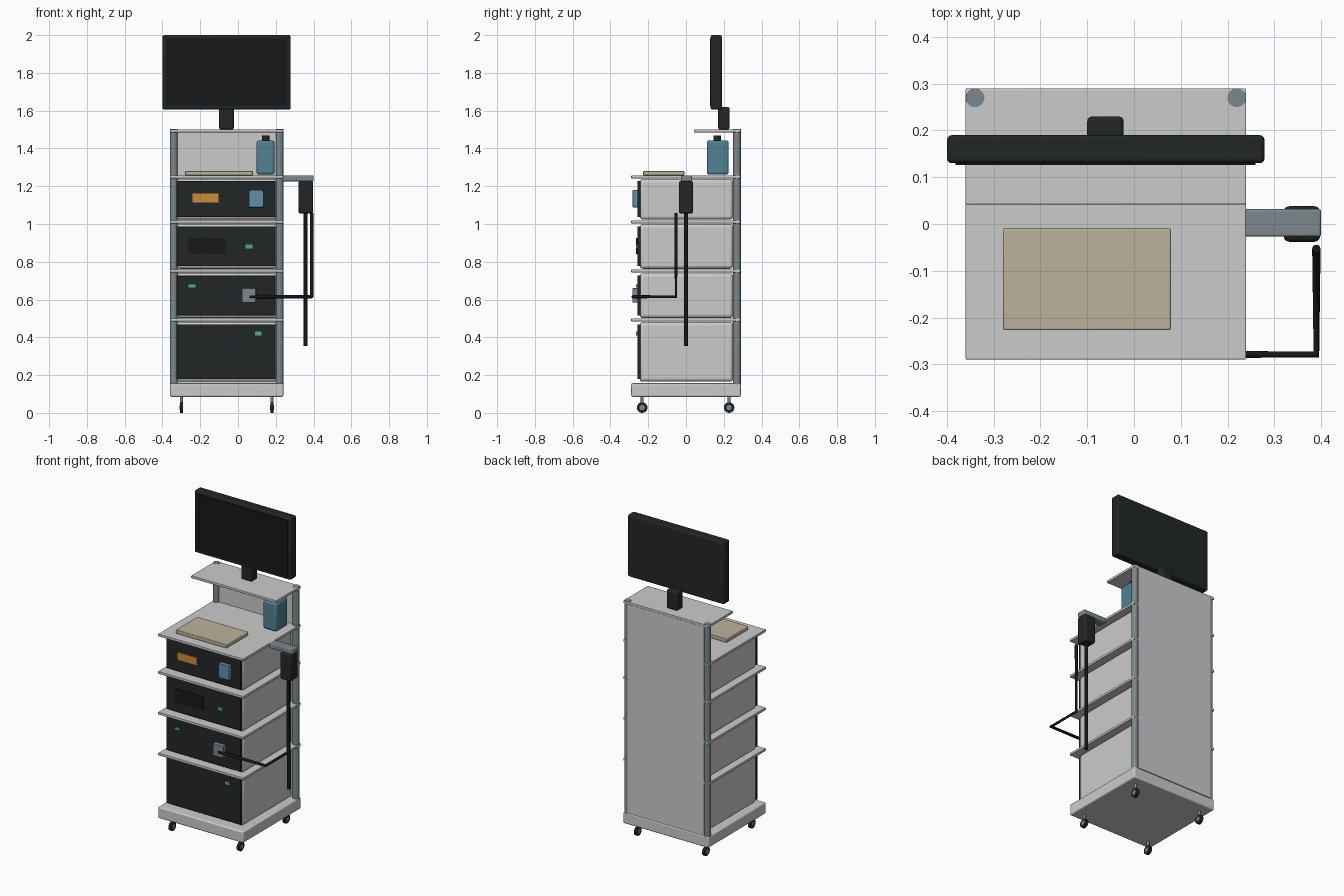
import bpy
import math
from mathutils import Vector

if "Cube" in bpy.data.objects:
    bpy.data.objects.remove(bpy.data.objects["Cube"])


def mat(name, r, g, b):
    m = bpy.data.materials.new(name)
    m.diffuse_color = (r, g, b, 1)
    m.use_nodes = True
    m.node_tree.nodes["Principled BSDF"].inputs["Base Color"].default_value = m.diffuse_color
    return m


DARK = mat("dark", 0.016, 0.019, 0.02)
BLACK = mat("black", 0.008, 0.009, 0.01)
STEEL = mat("steel", 0.2, 0.25, 0.27)
BLUE = mat("blue", 0.08, 0.22, 0.29)
LIGHT_BLUE = mat("light_blue", 0.12, 0.28, 0.42)
BEIGE = mat("beige", 0.5, 0.45, 0.33)
GREEN = mat("green", 0.07, 0.45, 0.17)
ORANGE = mat("orange", 0.6, 0.27, 0.04)


def box(name, x, y, z, material=None, bevel=0.0):
    """Box from (min, max) ranges with an optional rounded edge."""
    bpy.ops.mesh.primitive_cube_add(size=1, location=[(a + b) / 2 for a, b in (x, y, z)])
    o = bpy.context.object
    o.name = name
    o.scale = (x[1] - x[0], y[1] - y[0], z[1] - z[0])
    bpy.ops.object.transform_apply(location=False, rotation=False)
    if bevel:
        m = o.modifiers.new("bevel", 'BEVEL')
        m.width, m.segments = bevel, 3
        bpy.ops.object.shade_smooth_by_angle(angle=math.radians(35))
    if material:
        o.data.materials.append(material)
    return o


def rod(name, a, b, r, material=None, sides=24):
    """Cylinder between two points."""
    a, b = Vector(a), Vector(b)
    bpy.ops.mesh.primitive_cylinder_add(vertices=sides, radius=r, depth=(b - a).length,
                                        location=(a + b) / 2)
    o = bpy.context.object
    o.name = name
    o.rotation_euler = (b - a).to_track_quat('Z', 'Y').to_euler()
    bpy.ops.object.shade_smooth_by_angle(angle=math.radians(35))
    if material:
        o.data.materials.append(material)
    return o


CX = -0.06           # centre line of the cart
WIDE = (-0.36, 0.24)

# Base and casters
box("base", WIDE, (-0.29, 0.29), (0.085, 0.157), bevel=0.008)
for sx in (-1, 1):
    for y in (-0.232, 0.228):
        x = CX + sx * 0.24
        rod("caster_wheel", (x - 0.008, y, 0.028), (x + 0.008, y, 0.028), 0.028, DARK)
        rod("caster_hub", (x - 0.01, y, 0.028), (x + 0.01, y, 0.028), 0.014, STEEL)
        rod("caster_stem", (x, y, 0.045), (x, y, 0.09), 0.008, STEEL, 16)

# Rear posts and back panel
for sx in (-1, 1):
    x = CX + sx * 0.28
    rod("rear_post", (x, 0.27, 0.15), (x, 0.27, 1.503), 0.02, STEEL, 32)
box("back_panel", (-0.33, 0.21), (0.268, 0.29), (0.157, 1.486))

# Shelves
for z in (0.492, 0.752, 1.011, 1.249):
    box("shelf", WIDE, (-0.29, 0.289), (z - 0.008, z + 0.008), bevel=0.003)
box("monitor_shelf", WIDE, (0.042, 0.29), (1.485, 1.501), bevel=0.003)

# Stacked equipment units with dark front panels
for z0, z1 in ((0.165, 0.481), (0.502, 0.739), (0.763, 1.0), (1.023, 1.239)):
    box("unit_body", (-0.325, 0.205), (-0.246, 0.25), (z0, z1), bevel=0.018)
    box("unit_front", (-0.325, 0.198), (-0.258, -0.24), (z0 + 0.014, z1 - 0.012), DARK, 0.003)

# Front panel details
box("power_light", (0.09, 0.125), (-0.265, -0.255), (0.41, 0.432), GREEN)
box("power_light", (-0.262, -0.226), (-0.265, -0.255), (0.664, 0.681), GREEN)
box("power_light", (0.04, 0.077), (-0.265, -0.255), (0.87, 0.891), GREEN)
box("media_slot", (-0.262, -0.062), (-0.264, -0.255), (0.84, 0.926), BLACK)
box("display", (-0.242, -0.103), (-0.264, -0.255), (1.115, 1.162), ORANGE)
box("control_pad", (0.058, 0.135), (-0.282, -0.255), (1.088, 1.18), LIGHT_BLUE, 0.003)
box("cable_plug", (0.02, 0.095), (-0.284, -0.255), (0.584, 0.66), STEEL, 0.003)

# Items on the work shelf
box("keyboard", (-0.28, 0.079), (-0.227, -0.009), (1.257, 1.281), BEIGE, 0.004)
box("bottle", (0.098, 0.193), (0.11, 0.226), (1.262, 1.442), BLUE, 0.012)
rod("bottle_cap", (0.146, 0.166, 1.44), (0.146, 0.166, 1.468), 0.02, DARK)

# Monitor
box("monitor", (-0.4, 0.279), (0.13, 0.19), (1.606, 2.0), DARK, 0.01)
box("screen", (-0.382, 0.26), (0.126, 0.135), (1.624, 1.982), BLACK)
box("monitor_neck", (-0.1, -0.022), (0.17, 0.23), (1.5, 1.62), DARK, 0.01)

# Side arm and instrument holder
box("side_arm", (0.235, 0.4), (-0.027, 0.032), (1.226, 1.257), STEEL, 0.005)
box("holder", (0.32, 0.398), (-0.038, 0.038), (1.055, 1.228), DARK, 0.012)
rod("hanging_cable", (0.358, 0, 0.353), (0.358, 0, 1.07), 0.01, BLACK, 16)

# Bent cable from the holder to the plug
cu = bpy.data.curves.new("plug_cable", 'CURVE')
cu.dimensions = '3D'
cu.bevel_depth = 0.009
cu.bevel_resolution = 3
cu.use_fill_caps = True
path = [(0.39, -0.053, 1.057), (0.39, -0.053, 0.615), (0.39, -0.279, 0.615), (0.06, -0.279, 0.615)]
sp = cu.splines.new('POLY')
sp.points.add(len(path) - 1)
for p, co in zip(sp.points, path):
    p.co = (*co, 1)
cu.materials.append(BLACK)
bpy.context.collection.objects.link(bpy.data.objects.new("plug_cable", cu))
